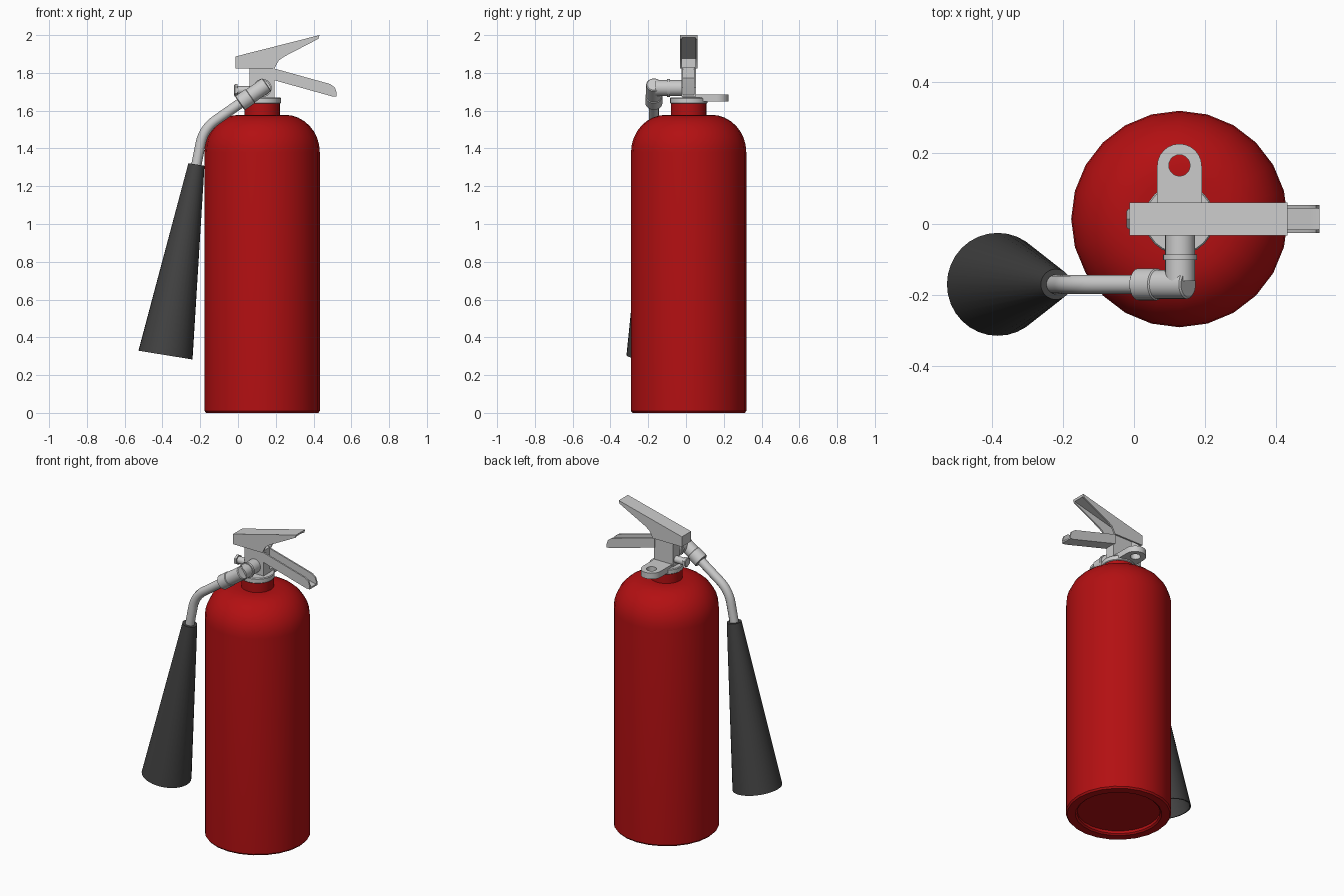
import bpy, bmesh, math
from mathutils import Vector

if "Cube" in bpy.data.objects:
    bpy.data.objects.remove(bpy.data.objects["Cube"])

CX, CY = 0.128, 0.014


def material(name, rgb):
    m = bpy.data.materials.new(name)
    m.diffuse_color = (*rgb, 1)
    m.use_nodes = True
    m.node_tree.nodes["Principled BSDF"].inputs["Base Color"].default_value = m.diffuse_color
    return m


RED = material("red_paint", (0.45, 0.005, 0.006))
BLACK = material("black_plastic", (0.055, 0.055, 0.055))


def finish(ob, mat=None, angle=35):
    if mat:
        ob.data.materials.append(mat)
    bpy.ops.object.select_all(action='DESELECT')
    ob.select_set(True)
    bpy.context.view_layer.objects.active = ob
    if ob.type == 'CURVE':
        bpy.ops.object.convert(target='MESH')
    bpy.ops.object.shade_smooth_by_angle(angle=math.radians(angle))
    return ob


def from_bmesh(name, bm, mat=None, angle=35):
    bmesh.ops.recalc_face_normals(bm, faces=bm.faces)
    me = bpy.data.meshes.new(name)
    bm.to_mesh(me)
    bm.free()
    ob = bpy.data.objects.new(name, me)
    bpy.context.collection.objects.link(ob)
    return finish(ob, mat, angle)


def lathe(name, profile, start, axis=(0, 0, 1), segs=24, mat=None, caps=True):
    """Revolve (radius, distance) pairs around an axis through start."""
    bm = bmesh.new()
    q = Vector((0, 0, 1)).rotation_difference(Vector(axis).normalized())
    rings = []
    for r, h in profile:
        rings.append([bm.verts.new(Vector(start) + q @ Vector((
            r * math.cos(2 * math.pi * i / segs), r * math.sin(2 * math.pi * i / segs), h)))
            for i in range(segs)])
    for a, b in zip(rings, rings[1:]):
        for i in range(segs):
            j = (i + 1) % segs
            bm.faces.new((a[i], a[j], b[j], b[i]))
    if caps:
        bm.faces.new(rings[0])
        bm.faces.new(rings[-1])
    return from_bmesh(name, bm, mat)


def plates(name, parts):
    """Extrude x-z outlines along y; each part is (outline, y0, y1)."""
    bm = bmesh.new()
    for pts, y0, y1 in parts:
        f = bm.faces.new([bm.verts.new((x, y0, z)) for x, z in pts])
        out = bmesh.ops.extrude_face_region(bm, geom=[f])
        vs = [v for v in out['geom'] if isinstance(v, bmesh.types.BMVert)]
        bmesh.ops.translate(bm, verts=vs, vec=(0, y1 - y0, 0))
    return from_bmesh(name, bm, None, 30)


def channel(name, side, web, half, t=0.01):
    """U-shaped lever: two side plates joined by a web."""
    return plates(name, [(side, CY - half, CY - half + t),
                         (side, CY + half - t, CY + half),
                         (web, CY - half + t, CY + half - t)])


# Tank with recessed base and domed shoulder
profile = [(0.24, 0.025), (0.24, 0.008), (0.25, 0.0), (0.297, 0.0), (0.305, 0.01), (0.305, 1.38)]
for k in range(1, 9):
    a = math.pi / 2 * k / 8
    profile.append((0.12 + 0.185 * math.cos(a), 1.38 + 0.198 * math.sin(a)))
profile.append((0.09, 1.578))
lathe("tank", profile, (CX, CY, 0), mat=RED)
lathe("tank_neck", [(0.094, 1.56), (0.094, 1.64)], (CX, CY, 0), mat=RED)

# Valve collar and body
lathe("valve_collar", [(0.095, 1.637), (0.099, 1.641), (0.099, 1.665), (0.095, 1.67)], (CX, CY, 0))
plates("valve_body", [([(0.06, 1.66), (0.193, 1.66), (0.193, 1.83), (0.06, 1.83)],
                       CY - 0.033, CY + 0.033)])

# Hanging tab with hole
cu = bpy.data.curves.new("hanging_tab", 'CURVE')
cu.dimensions, cu.fill_mode, cu.extrude = '2D', 'BOTH', 0.019
arc = [math.pi * i / 12 for i in range(13)]
outer = [(0.063 * math.cos(a), 0.163 + 0.063 * math.sin(a)) for a in arc] + [(-0.063, CY), (0.063, CY)]
hole = [(0.03 * math.cos(math.pi * i / 10), 0.165 + 0.03 * math.sin(math.pi * i / 10)) for i in range(20)]
for ring in (outer, hole):
    sp = cu.splines.new('POLY')
    sp.points.add(len(ring) - 1)
    for p, (x, y) in zip(sp.points, ring):
        p.co = (x, y, 0, 1)
    sp.use_cyclic_u = True
tab = bpy.data.objects.new("hanging_tab", cu)
tab.location = (CX, 0, 1.667)
bpy.context.collection.objects.link(tab)
finish(tab)

# Squeeze lever (open below) and carry handle (open above)
channel("squeeze_lever",
        [(-0.013, 1.823), (0.193, 1.823), (0.215, 1.865), (0.246, 1.887),
         (0.425, 1.98), (0.432, 2.0), (-0.013, 1.887)],
        [(-0.013, 1.823), (0.0, 1.823), (0.0, 1.877), (0.428, 1.987), (0.432, 2.0), (-0.013, 1.887)],
        0.046)
channel("carry_handle",
        [(0.185, 1.763), (0.497, 1.676), (0.522, 1.674), (0.522, 1.695), (0.513, 1.722),
         (0.488, 1.741), (0.185, 1.825)],
        [(0.185, 1.763), (0.497, 1.676), (0.522, 1.674), (0.522, 1.684), (0.499, 1.686), (0.185, 1.774)],
        0.039)

# Rear plug with hexagonal head
lathe("plug_stem", [(0.022, 0), (0.022, 0.08)], (-0.01, CY, 1.708), (1, 0, 0), 16)
lathe("plug_head", [(0.026, 0), (0.032, 0.004), (0.032, 0.018)], (-0.021, CY, 1.708), (1, 0, 0), 6)

# Outlet pipe, elbow and hose nut
HY = -0.17
d = Vector((-0.16, 0, -0.112)).normalized()
lathe("outlet_pipe", [(0.042, 0), (0.042, 0.1), (0.048, 0.1), (0.048, 0.115), (0.042, 0.115), (0.042, 0.175)],
      (CX + 0.002, CY, 1.72), (0, -1, 0))
lathe("elbow", [(0.036, 0), (0.041, 0.004), (0.041, 0.12)], (0.153, HY, 1.739), d)
lathe("hose_nut", [(0.04, 0), (0.045, 0.004), (0.045, 0.066), (0.04, 0.07)],
      Vector((0.153, HY, 1.739)) + d * 0.105, d)

# Bent discharge tube
cu = bpy.data.curves.new("discharge_tube", 'CURVE')
cu.dimensions, cu.bevel_depth, cu.bevel_resolution = '3D', 0.027, 4
cu.resolution_u, cu.use_fill_caps = 8, True
sp = cu.splines.new('BEZIER')
path = [((0.03, 1.652), 0.02, (-0.82, -0.57)), ((-0.12, 1.547), 0.045, (-0.82, -0.57)),
        ((-0.197, 1.43), 0.05, (-0.2, -0.98)), ((-0.224, 1.29), 0.03, (-0.16, -0.987))]
sp.bezier_points.add(len(path) - 1)
for b, ((x, z), h, (dx, dz)) in zip(sp.bezier_points, path):
    b.handle_left_type = b.handle_right_type = 'FREE'
    b.co = (x, HY, z)
    b.handle_left = (x - dx * h, HY, z - dz * h)
    b.handle_right = (x + dx * h, HY, z + dz * h)
tube = bpy.data.objects.new("discharge_tube", cu)
bpy.context.collection.objects.link(tube)
finish(tube)

# Hollow discharge horn
top, end = Vector((-0.22, HY, 1.315)), Vector((-0.384, HY, 0.306))
L = (end - top).length
lathe("discharge_horn", [(0.027, 0.006), (0.027, 0), (0.043, 0), (0.145, L), (0.138, L), (0.036, 0.008),
                         (0.027, 0.008)], top, end - top, 32, BLACK, caps=False)
